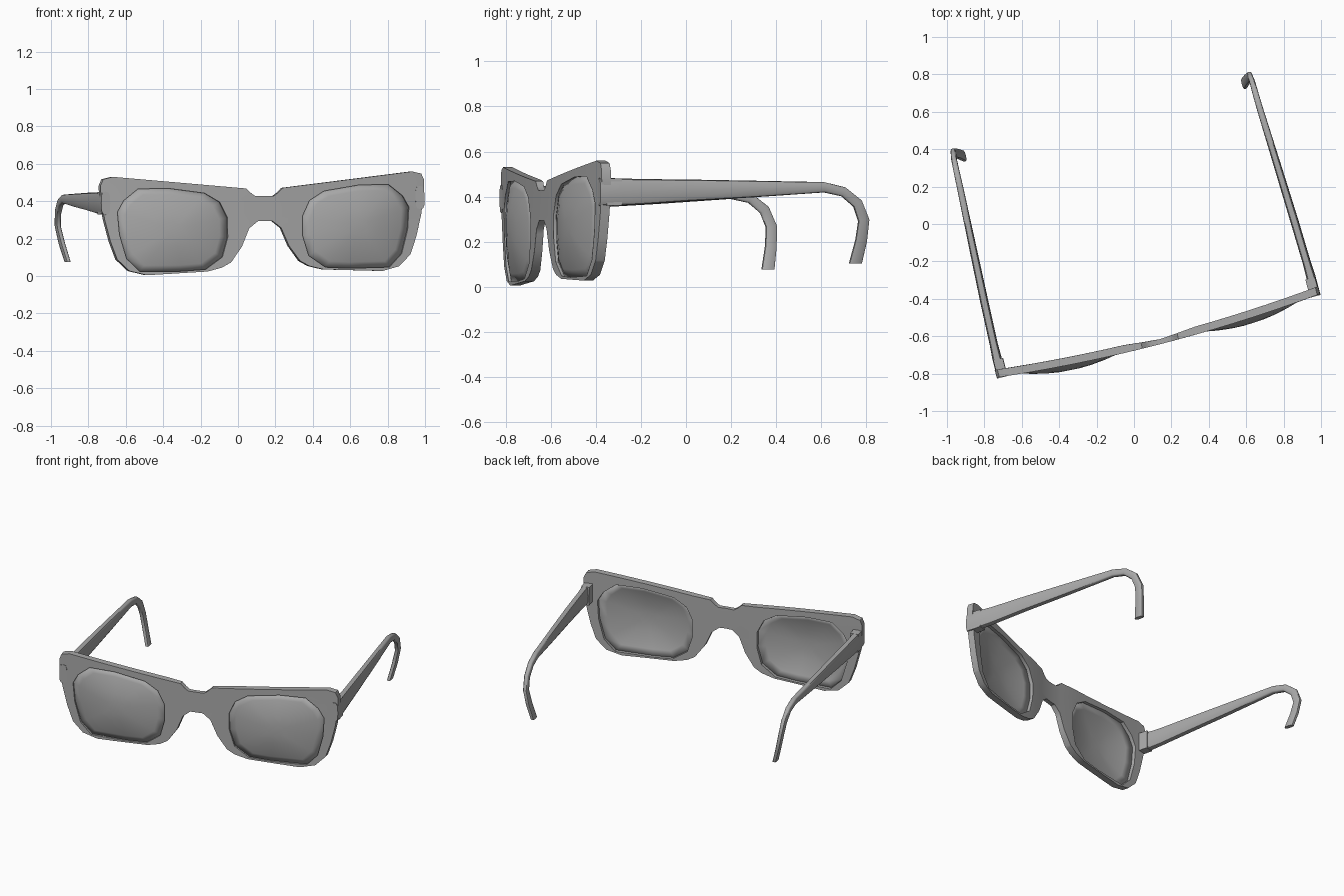
import bpy, bmesh, math
from mathutils import Matrix, Vector

cube = bpy.data.objects.get("Cube")
if cube:
    bpy.data.objects.remove(cube)

grey = bpy.data.materials.new("plain grey")
grey.use_nodes = True
grey.diffuse_color = (0.4, 0.4, 0.4, 1)
grey.node_tree.nodes["Principled BSDF"].inputs["Base Color"].default_value = (0.4, 0.4, 0.4, 1)

# The glasses are symmetric, then turned and tilted a little as a whole
PLACE = (Matrix.Translation((0.15, -0.64, 0))
         @ Matrix.Rotation(math.radians(14.5), 4, 'Z')
         @ Matrix.Rotation(math.radians(-1), 4, 'Y'))


def front_y(x):
    return 0.058 * x * x


def thickness(x):
    return 0.026 + 0.016 * min(1, abs(x) / 0.2)


def finish(name, bm, angle=35):
    bmesh.ops.recalc_face_normals(bm, faces=bm.faces)
    bm.transform(PLACE)
    mesh = bpy.data.meshes.new(name)
    bm.to_mesh(mesh)
    bm.free()
    mesh.materials.append(grey)
    obj = bpy.data.objects.new(name, mesh)
    bpy.context.collection.objects.link(obj)
    bpy.ops.object.select_all(action='DESELECT')
    obj.select_set(True)
    bpy.context.view_layer.objects.active = obj
    bpy.ops.object.shade_smooth_by_angle(angle=math.radians(angle))
    return obj


# Half outline of the front frame, from bridge top round to bridge underside
HALF = [(0.05, .428), (0.075, .445), (0.10, .47), (0.826, .545), (0.878, .533),
        (0.893, .50), (0.893, .45), (0.875, .32), (0.845, .20), (0.81, .103),
        (0.745, .04), (0.65, .016), (0.32, .03), (0.24, .05), (0.19, .078),
        (0.13, .16), (0.088, .257), (0.04, .294)]
LENS = [(.207, .316), (.248, .40), (.33, .449), (.527, .478), (.692, .478),
        (.77, .417), (.805, .356), (.796, .236), (.76, .107), (.69, .036),
        (.46, .034), (.33, .042), (.238, .106), (.207, .211)]


def mirrored(points):
    return [(-x, z) for x, z in reversed(points)]


# Front frame: filled outline with two holes, rounded edges, bent to the wrap
EDGE = 0.12
curve = bpy.data.curves.new("frame_outline", 'CURVE')
curve.dimensions = '2D'
curve.fill_mode = 'BOTH'
curve.extrude = 0.5 - EDGE
for loop in (HALF + mirrored(HALF), LENS, mirrored(LENS)):
    spline = curve.splines.new('POLY')
    spline.points.add(len(loop) - 1)
    for point, (x, z) in zip(spline.points, loop):
        point.co = (x, z, 0, 1)
    spline.use_cyclic_u = True
helper = bpy.data.objects.new("frame_outline", curve)
bpy.context.collection.objects.link(helper)
bpy.context.view_layer.update()
flat = bpy.data.meshes.new_from_object(
    helper.evaluated_get(bpy.context.evaluated_depsgraph_get()))
bm = bmesh.new()
bm.from_mesh(flat)
bpy.data.objects.remove(helper)
bpy.data.meshes.remove(flat)
bmesh.ops.remove_doubles(bm, verts=bm.verts, dist=0.0005)
for v in bm.verts:
    x, z, depth = v.co
    side = 1 if depth > 0 else 0
    v.co = (x, front_y(x) + thickness(x) * side, z)
for i in range(-8, 9):
    bmesh.ops.bisect_plane(bm, geom=bm.verts[:] + bm.edges[:] + bm.faces[:],
                           plane_co=(i * 0.1 + 0.003, 0, 0), plane_no=(1, 0, 0))
for v in bm.verts:
    x, y, z = v.co
    back = y > front_y(x) + thickness(x) / 2
    v.co.y = front_y(x) + (thickness(x) if back else 0)
frame = finish("front_frame", bm)
bevel = frame.modifiers.new("rounded_edges", 'BEVEL')
bevel.width = 0.007
bevel.segments = 2
bevel.limit_method = 'ANGLE'
bevel.angle_limit = math.radians(50)


# Lenses: shallow domes set into the holes and bulging forward
def lens(name, side):
    bm = bmesh.new()
    cx, cz = 0.51, 0.26
    rings = []
    for s in (1.01, 0.85, 0.65, 0.4, 0.18):
        ring = []
        for x, z in LENS:
            px, pz = cx + (x - cx) * s, cz + (z - cz) * s
            y = front_y(px) + 0.016 - 0.042 * (1 - s * s)
            ring.append(bm.verts.new((px * side, y, pz)))
        rings.append(ring)
    n = len(LENS)
    for a, b in zip(rings, rings[1:]):
        for i in range(n):
            j = (i + 1) % n
            bm.faces.new((a[i], a[j], b[j], b[i]))
    bm.faces.new(rings[-1])
    obj = finish(name, bm, 60)
    shell = obj.modifiers.new("shell", 'SOLIDIFY')
    shell.thickness = 0.008
    shell.offset = 0


# Temple arms: (y, z, half height, x, half width) sections swept to the ear hook
ARM = [(.04, .405, .062, .868, .025), (.15, .406, .06, .867, .025),
       (.22, .406, .057, .865, .022), (.45, .413, .048, .857, .022),
       (.75, .419, .037, .844, .020), (1.08, .427, .023, .829, .017),
       (1.17, .407, .022, .826, .016), (1.235, .355, .024, .824, .015),
       (1.265, .28, .026, .818, .014), (1.257, .19, .027, .800, .014),
       (1.237, .09, .03, .775, .013)]


def temple(name, side):
    bm = bmesh.new()
    rings = []
    for k, (y, z, high, x, wide) in enumerate(ARM):
        before, after = ARM[max(k - 1, 0)], ARM[min(k + 1, len(ARM) - 1)]
        tangent = Vector((0, after[0] - before[0], after[1] - before[1])).normalized()
        if k == 0 or k == len(ARM) - 1:
            tangent = Vector((0, 1, 0)) if k == 0 else Vector((0, 0, -1))
        up = Vector((0, -tangent.z, tangent.y))
        ring = []
        for i in range(12):
            a = math.tau * i / 12
            c, s = math.cos(a), math.sin(a)
            sx = math.copysign(abs(c) ** 0.6, c) * wide
            su = math.copysign(abs(s) ** 0.6, s) * high
            co = Vector((x + sx, y, z)) + up * su
            co.x *= side
            ring.append(bm.verts.new(co))
        rings.append(ring)
    for a, b in zip(rings, rings[1:]):
        for i in range(12):
            j = (i + 1) % 12
            bm.faces.new((a[i], a[j], b[j], b[i]))
    bm.faces.new(rings[0])
    bm.faces.new(rings[-1])
    finish(name, bm, 45)


# Hinge blocks joining the frame ends to the arms
def hinge(name, side):
    bm = bmesh.new()
    bmesh.ops.create_cube(bm, size=1)
    bm.transform(Matrix.Translation((0.862 * side, 0.105, 0.405))
                 @ Matrix.Diagonal((0.052, 0.07, 0.12, 1)))
    finish(name, bm, 30)


for label, side in (("left", 1), ("right", -1)):
    lens(label + "_lens", side)
    temple(label + "_temple_arm", side)
    hinge(label + "_hinge", side)
